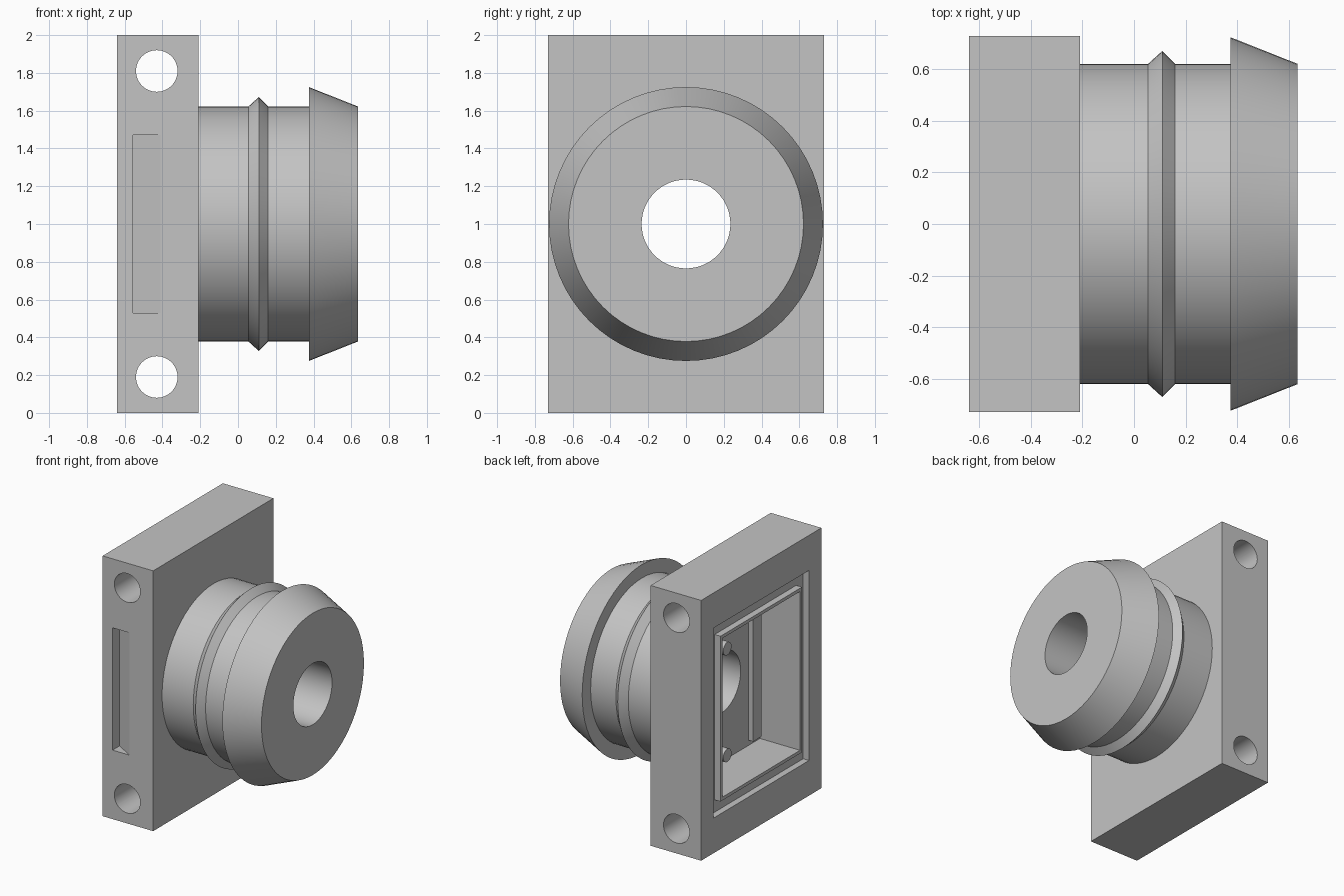
import bpy, bmesh, math
from mathutils import Matrix, Vector

if "Cube" in bpy.data.objects:
    bpy.data.objects.remove(bpy.data.objects["Cube"], do_unlink=True)

grey = bpy.data.materials.new("plain_grey")
grey.use_nodes = True
COLOUR = (0.55, 0.55, 0.55, 1)
grey.diffuse_color = COLOUR
grey.node_tree.nodes["Principled BSDF"].inputs["Base Color"].default_value = COLOUR


def finish(name, bm):
    bmesh.ops.recalc_face_normals(bm, faces=bm.faces)
    mesh = bpy.data.meshes.new(name)
    bm.to_mesh(mesh)
    bm.free()
    mesh.materials.append(grey)
    ob = bpy.data.objects.new(name, mesh)
    bpy.context.scene.collection.objects.link(ob)
    return ob


def box(name, x, y, z):
    bm = bmesh.new()
    mid = Vector([(a + b) / 2 for a, b in (x, y, z)])
    size = [b - a for a, b in (x, y, z)]
    bmesh.ops.create_cube(bm, size=1, matrix=Matrix.Translation(mid) @ Matrix.Diagonal(size + [1]))
    return finish(name, bm)


def rod(name, centre, radius, length, axis, sides=64):
    bm = bmesh.new()
    turn = Matrix.Rotation(math.pi / 2, 4, "Y" if axis == "x" else "X")
    bmesh.ops.create_cone(bm, cap_ends=True, segments=sides, radius1=radius, radius2=radius,
                          depth=length, matrix=Matrix.Translation(centre) @ turn)
    return finish(name, bm)


def prism(name, outline, z0, z1):
    bm = bmesh.new()
    face = bm.faces.new([bm.verts.new((x, y, z0)) for x, y in outline])
    up = bmesh.ops.extrude_face_region(bm, geom=[face])["geom"]
    bmesh.ops.translate(bm, vec=(0, 0, z1 - z0), verts=[v for v in up if isinstance(v, bmesh.types.BMVert)])
    return finish(name, bm)


def cut(target, cutter):
    mod = target.modifiers.new("cut", "BOOLEAN")
    mod.operation, mod.solver, mod.object = "DIFFERENCE", "EXACT", cutter
    bpy.context.view_layer.objects.active = target
    bpy.ops.object.modifier_apply(modifier=mod.name)
    bpy.data.objects.remove(cutter, do_unlink=True)


def smooth(ob):
    bpy.ops.object.select_all(action="DESELECT")
    ob.select_set(True)
    bpy.context.view_layer.objects.active = ob
    bpy.ops.object.shade_smooth_by_angle(angle=math.radians(20))


BACK, FRONT, FLOOR, BORE = -0.64, -0.21, -0.30, 0.235

# mounting block with its open cavity and bore
block = box("mounting_block", (BACK, FRONT), (-0.73, 0.73), (0, 2))
cut(block, box("cavity_cutter", (-0.8, FLOOR), (-0.47, 0.47), (0.39, 1.61)))
cut(block, rod("bore_cutter", (-0.25, 0, 1), BORE, 0.3, "x"))

# cross bolt holes
for z in (0.19, 1.81):
    cut(block, rod("bolt_cutter", (-0.43, 0, z), 0.11, 2, "y"))

# seal groove around the cavity mouth
ring = box("groove_cutter", (-0.8, BACK + 0.05), (-0.58, 0.58), (0.27, 1.73))
cut(ring, box("groove_core", (-0.9, -0.5), (-0.495, 0.495), (0.365, 1.635)))
cut(block, ring)

# ramped finger notch on the front side
cut(block, prism("notch_cutter", [(-0.555, -0.75), (-0.555, -0.645), (-0.41, -0.73), (-0.41, -0.75)], 0.53, 1.47))
smooth(block)

# ribs and locating pins inside the cavity
for side in (-1, 1):
    y0, y1 = sorted((side * 0.33, side * 0.43))
    box("cavity_rib", (FLOOR - 0.04, FLOOR), (y0, y1), (0.43, 1.57))
    smooth(rod("locating_pin", (-0.41, 0.24, 1 + side * 0.41), 0.05, 0.22, "x", 32))

# hollow barbed spigot, turned around the x axis
profile = [(FRONT, 0.622), (0.055, 0.622), (0.11, 0.672), (0.16, 0.622), (0.375, 0.622),
           (0.375, 0.725), (0.635, 0.622), (0.635, BORE), (FRONT, BORE)]
bm = bmesh.new()
pts = [bm.verts.new((x, 0, 1 + r)) for x, r in profile]
edges = [bm.edges.new(pair) for pair in zip(pts, pts[1:])]
bmesh.ops.spin(bm, geom=pts + edges, cent=(0, 0, 1), axis=(1, 0, 0), angle=2 * math.pi, steps=64)
bmesh.ops.remove_doubles(bm, verts=bm.verts, dist=0.0005)
spigot = finish("barbed_spigot", bm)
# the base end is open, so face the flat outer end along +x
if max(spigot.data.polygons, key=lambda p: p.center.x).normal.x < 0:
    spigot.data.flip_normals()
smooth(spigot)
